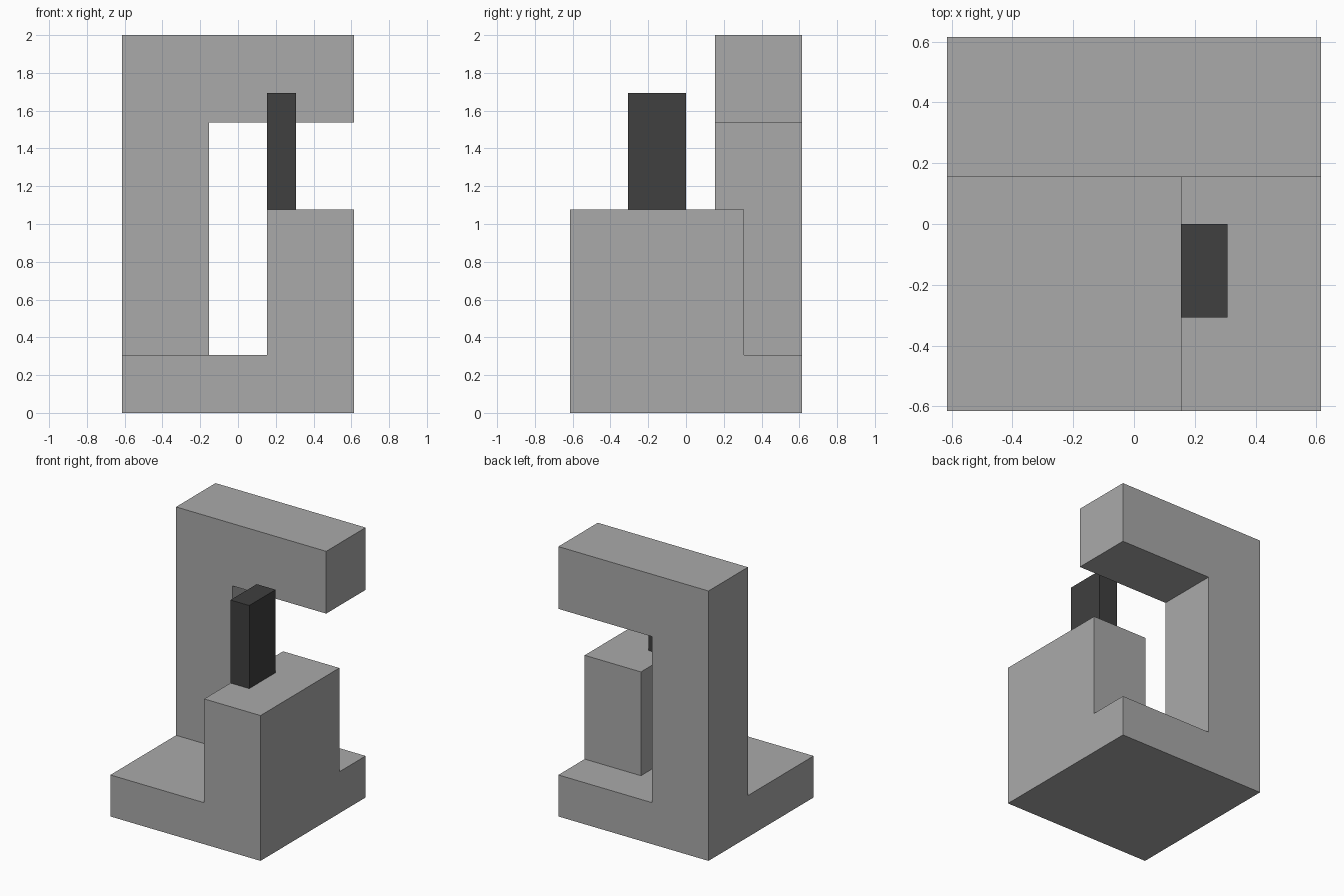
import bpy
import bmesh
from mathutils import Vector

if "Cube" in bpy.data.objects:
    bpy.data.objects.remove(bpy.data.objects["Cube"], do_unlink=True)

# The whole design sits on a module grid: 8 x 8 x 13 modules
U = 2 / 13


def material(name, value):
    mat = bpy.data.materials.new(name)
    mat.use_nodes = True
    color = (value, value, value, 1)
    mat.diffuse_color = color
    mat.node_tree.nodes["Principled BSDF"].inputs["Base Color"].default_value = color
    return mat


def box(name, low, high, mat):
    """Box between two corners given in modules."""
    low, high = Vector(low) * U, Vector(high) * U
    bm = bmesh.new()
    bmesh.ops.create_cube(bm, size=1)
    bmesh.ops.scale(bm, vec=high - low, verts=bm.verts)
    bmesh.ops.translate(bm, vec=(low + high) / 2, verts=bm.verts)
    mesh = bpy.data.meshes.new(name)
    bm.to_mesh(mesh)
    bm.free()
    mesh.materials.append(mat)
    obj = bpy.data.objects.new(name, mesh)
    bpy.context.collection.objects.link(obj)
    return obj


def union(target, part):
    """Fuse a part into the target and discard the part."""
    mod = target.modifiers.new("Fuse", "BOOLEAN")
    mod.operation = "UNION"
    mod.solver = "EXACT"
    mod.object = part
    bpy.context.view_layer.objects.active = target
    bpy.ops.object.modifier_apply(modifier=mod.name)
    bpy.data.objects.remove(part, do_unlink=True)


grey = material("light grey", 0.40)
dark = material("charcoal", 0.05)

# Body: base slab, rear post, overhanging arm and front block, fused as one solid
body = box("body", (-4, -4, 0), (4, 4, 2), grey)
union(body, box("post", (-4, 1, 0), (-1, 4, 13), grey))
union(body, box("arm", (-4, 1, 10), (4, 4, 13), grey))
union(body, box("block", (1, -4, 0), (4, 2, 7), grey))

# Upright dark bar standing on the block
box("upright_bar", (1, -2, 7), (2, 0, 11), dark)
